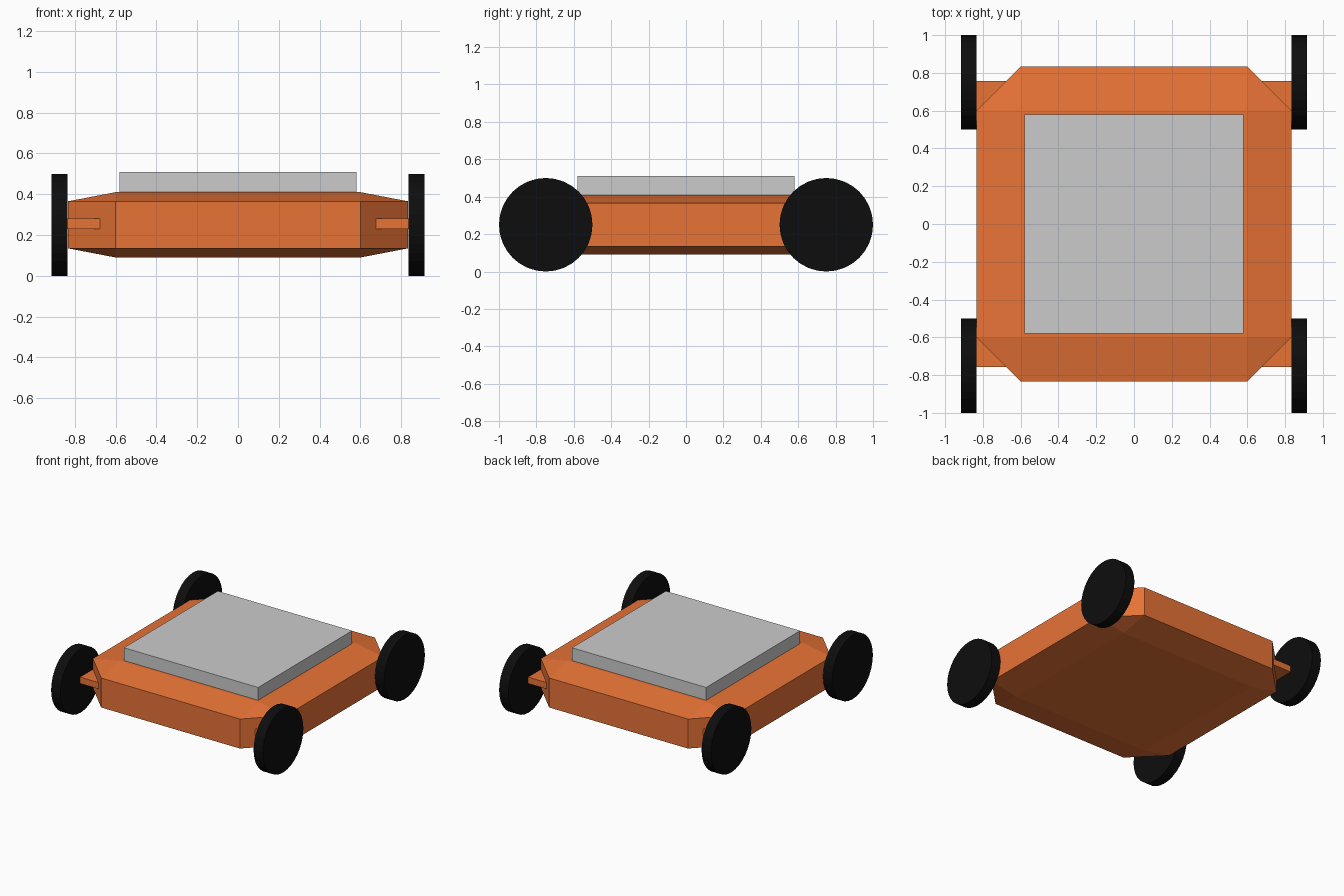
import bpy, bmesh, math
from mathutils import Matrix

if "Cube" in bpy.data.objects:
    bpy.data.objects.remove(bpy.data.objects["Cube"])


def material(name, color):
    m = bpy.data.materials.new(name)
    m.diffuse_color = (*color, 1)
    m.use_nodes = True
    m.node_tree.nodes["Principled BSDF"].inputs["Base Color"].default_value = m.diffuse_color
    return m


orange = material("orange paint", (0.8, 0.17, 0.037))
black = material("black rubber", (0.004, 0.004, 0.004))


def make_object(name, bm, mat=None):
    mesh = bpy.data.meshes.new(name)
    bm.normal_update()
    bm.to_mesh(mesh)
    bm.free()
    obj = bpy.data.objects.new(name, mesh)
    bpy.context.collection.objects.link(obj)
    if mat:
        mesh.materials.append(mat)
    return obj


def box(name, center, size, mat=None):
    bm = bmesh.new()
    bmesh.ops.create_cube(bm, size=1)
    bmesh.ops.scale(bm, vec=size, verts=bm.verts)
    bmesh.ops.translate(bm, vec=center, verts=bm.verts)
    return make_object(name, bm, mat)


# Chassis: chamfered cube squashed in height
bm = bmesh.new()
bmesh.ops.create_cube(bm, size=1.666)
bmesh.ops.bevel(bm, geom=bm.edges[:], offset=0.233, offset_type='OFFSET',
                segments=1, profile=0.5, affect='EDGES')
bmesh.ops.scale(bm, vec=(1, 1, 0.16 / 0.833), verts=bm.verts)
bmesh.ops.translate(bm, vec=(0, 0, 0.25), verts=bm.verts)
make_object("chassis", bm, orange)

# Raised deck plate
box("deck_plate", (0, 0, 0.46), (1.16, 1.16, 0.10))

for y_name, sy in (("front", -1), ("rear", 1)):
    # Flat axle beam running through the chassis corners
    box(y_name + "_axle", (0, sy * 0.63, 0.255), (1.68, 0.254, 0.05), orange)

    # Disc wheels
    for x_name, sx in (("left", -1), ("right", 1)):
        bm = bmesh.new()
        bmesh.ops.create_cone(bm, cap_ends=True, segments=32, radius1=0.25,
                              radius2=0.25, depth=0.08,
                              matrix=Matrix.Translation((sx * 0.875, sy * 0.75, 0.25))
                              @ Matrix.Rotation(math.pi / 2, 4, 'Y'))
        make_object(f"{y_name}_{x_name}_wheel", bm, black)
